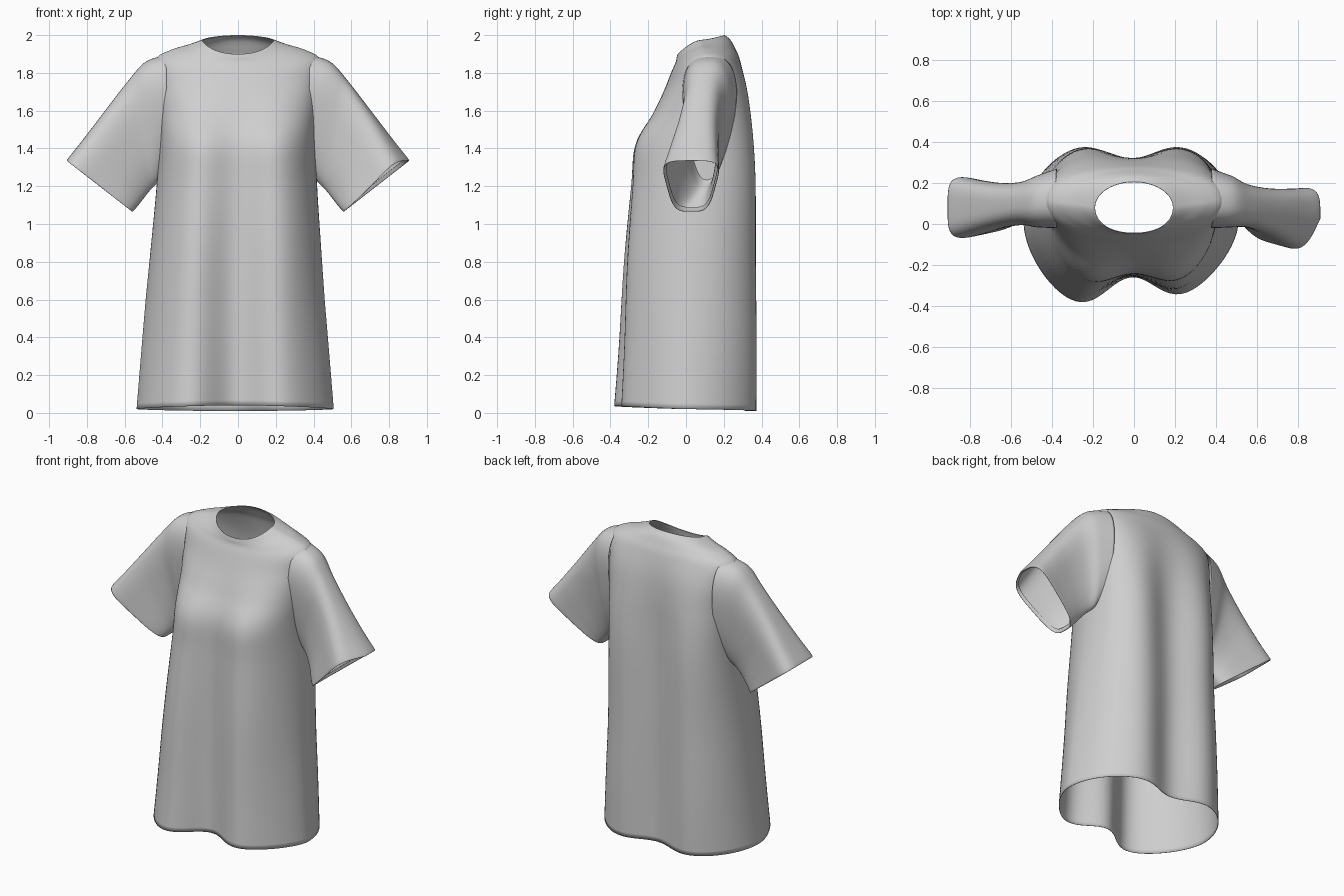
import bpy, bmesh, math

cube = bpy.data.objects.get("Cube")
if cube:
    bpy.data.objects.remove(cube, do_unlink=True)

fabric = bpy.data.materials.new("grey_cotton")
fabric.use_nodes = True
GREY = (0.62, 0.62, 0.62, 1)
fabric.diffuse_color = GREY
fabric.node_tree.nodes["Principled BSDF"].inputs["Base Color"].default_value = GREY


def spline(rows, steps):
    """Smoothly blend parameter rows, passing through each one."""
    out = []
    last = len(rows) - 1
    for i in range(last):
        a, b, c, d = (rows[max(0, min(last, i + k))] for k in (-1, 0, 1, 2))
        for j in range(steps):
            t = j / steps
            out.append([q + t / 2 * (r - p + t * (2 * p - 5 * q + 4 * r - s
                        + t * (3 * (q - r) + s - p)))
                        for p, q, r, s in zip(a, b, c, d)])
    return out + [list(rows[-1])]


def power(v, e):
    return math.copysign(abs(v) ** e, v)


def bump(x, width):
    return math.exp(-(x / width) ** 2)


def loft(name, rows, point, sides, steps, keep=lambda co: True):
    """Skin rings of points into a thin cloth tube, leaving out unwanted faces."""
    bm = bmesh.new()
    rings = [[bm.verts.new(point(row, math.tau * k / sides)) for k in range(sides)]
             for row in spline(rows, steps)]
    for low, high in zip(rings, rings[1:]):
        for k in range(sides):
            n = (k + 1) % sides
            quad = (low[k], low[n], high[n], high[k])
            if keep(sum((v.co for v in quad), low[k].co * 0) / 4):
                bm.faces.new(quad)
    bmesh.ops.delete(bm, geom=[v for v in bm.verts if not v.link_faces], context="VERTS")
    bmesh.ops.recalc_face_normals(bm, faces=bm.faces)
    mesh = bpy.data.meshes.new(name)
    bm.to_mesh(mesh)
    bm.free()
    mesh.materials.append(fabric)
    mesh.shade_smooth()
    obj = bpy.data.objects.new(name, mesh)
    bpy.context.collection.objects.link(obj)
    cloth = obj.modifiers.new("cloth_thickness", "SOLIDIFY")
    cloth.thickness = 0.003
    cloth.offset = -1


# Body rings: front, side and back height; half width; side, front and back depth;
# front and back fold depth; front and back roundness
BODY = [
    (.04, .02, .01, .522, 0, -.485, .445, .225, .13, 1.65, 2),
    (.36, .35, .35, .495, .01, -.467, .445, .21, .13, 1.65, 2.1),
    (.8, .8, .8, .457, .04, -.442, .435, .19, .115, 1.75, 2.2),
    (1.2, 1.2, 1.2, .425, .08, -.39, .425, .145, .105, 1.9, 2.4),
    (1.42, 1.42, 1.42, .415, .1, -.355, .405, .12, .085, 2, 2.5),
    (1.58, 1.6, 1.6, .42, .1, -.22, .375, .05, .055, 2.1, 2.5),
    (1.71, 1.75, 1.75, .43, .11, -.125, .335, .01, .025, 2.2, 2.5),
    (1.81, 1.87, 1.87, .435, .11, -.075, .285, 0, 0, 2.1, 2.3),
    (1.855, 1.92, 1.93, .36, .1, -.055, .26, 0, 0, 2, 2),
    (1.88, 1.95, 1.975, .26, .09, -.05, .235, 0, 0, 2, 2),
    (1.9, 1.975, 2, .19, .08, -.045, .205, 0, 0, 2.2, 2),
]


def body_point(row, angle):
    zf, zs, zb, w, ys, yf, yb, fold_f, fold_b, pf, pb = row
    c, s = math.cos(angle), math.sin(angle)
    z_end, y_end, fold, p = (zf, yf, fold_f, pf) if s < 0 else (zb, yb, -fold_b, pb)
    x = w * power(c, 2 / p)
    depth = abs(s) ** (2 / p)
    y = ys + (y_end - ys) * depth + fold * bump(x, .19) * depth
    # The front drapes a little deeper on the right
    if s < 0:
        y += .1 * x * depth * max(0, 1 - zs / 1.6)
    # The skirt hangs slightly towards the right
    return (x - .015 * max(0, min(1, 1.6 - zs)), y, zs + (z_end - zs) * abs(s) ** 1.4)


def outside_armhole(co):
    return abs(co.x) < .3 or ((co.y - .12) / .09) ** 2 + ((co.z - 1.58) / .22) ** 2 > 1


loft("shirt_body", BODY, body_point, 112, 7, outside_armhole)

# Sleeve rings: top x and z, underside x and z, half depth, centre depth, squareness
SLEEVE = [
    (.38, 1.895, .37, 1.29, .17, .125, .85),
    (.49, 1.858, .42, 1.225, .148, .11, .8),
    (.58, 1.76, .46, 1.185, .122, .1, .75),
    (.7, 1.605, .5, 1.135, .125, .09, .65),
    (.83, 1.435, .535, 1.09, .148, .082, .55),
    (.905, 1.34, .56, 1.065, .163, .08, .5),
    (.885, 1.345, .565, 1.09, .148, .08, .5),
]

for name, side in (("left_sleeve", 1), ("right_sleeve", -1)):
    def sleeve_point(row, angle, side=side):
        tx, tz, ux, uz, half, yc, square = row
        c, s = math.cos(angle), math.sin(angle)
        h = (1 + power(s, square)) / 2
        # Wider over the top than under the arm
        y = power(c, square) * half * (.8 + .23 * power(s, square))
        x = ux + (tx - ux) * h
        # The left sleeve swings forward and its front corner is pulled in
        swing = 0
        if side > 0:
            swing = max(0, tx - .5) * .13
            x += min(0, y) * max(0, tx - .6) * 1.5 * h
        return (side * x, yc + y - swing, uz + (tz - uz) * h)
    loft(name, SLEEVE, sleeve_point, 72, 6)
